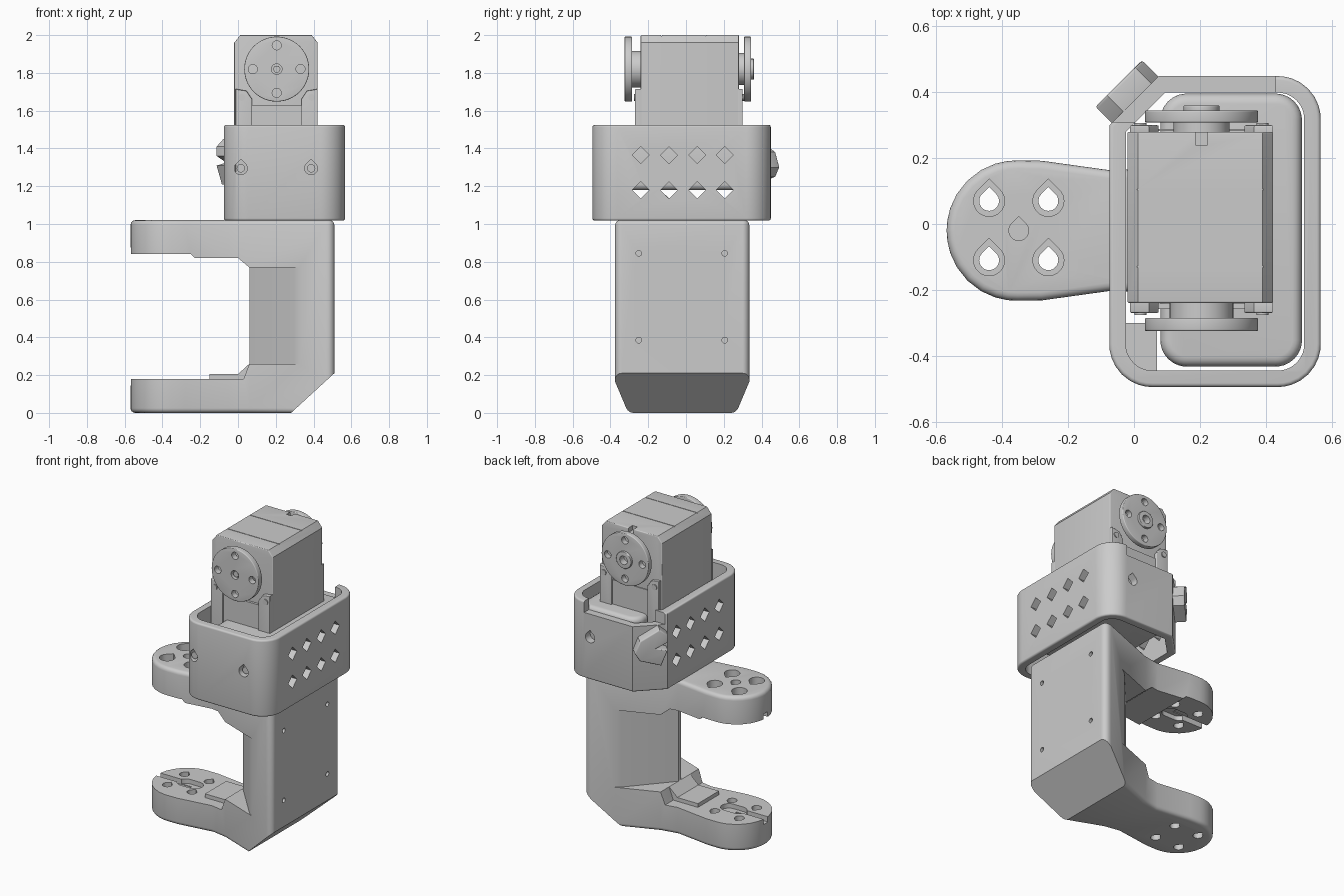
import bpy, bmesh, math
from mathutils import Vector, Matrix

if "Cube" in bpy.data.objects:
    bpy.data.objects.remove(bpy.data.objects["Cube"], do_unlink=True)

grey = bpy.data.materials.new("light grey")
grey.use_nodes = True
grey.diffuse_color = (0.6, 0.6, 0.6, 1)
grey.node_tree.nodes["Principled BSDF"].inputs["Base Color"].default_value = (0.6, 0.6, 0.6, 1)


def rounded(corners, steps=8):
    """Outline from (x, y, radius) corners."""
    out = []
    for i, (x, y, r) in enumerate(corners):
        p = Vector((x, y))
        if r == 0:
            out.append(p)
            continue
        u = (Vector(corners[i - 1][:2]) - p).normalized()
        v = (Vector(corners[(i + 1) % len(corners)][:2]) - p).normalized()
        half = u.angle(v) / 2
        t = r / math.tan(half)
        c = p + (u + v).normalized() * r / math.sin(half)
        a, b = p + u * t - c, p + v * t - c
        out += [c + a.lerp(b, k / steps).normalized() * r for k in range(steps + 1)]
    return out


def circle(cx, cy, r, n=40):
    return [(cx + r * math.cos(math.tau * k / n), cy + r * math.sin(math.tau * k / n)) for k in range(n)]


def tear(cx, cy, r, n=24):
    arc = [math.radians(135 + 270 * k / n) for k in range(n + 1)]
    return [(cx + r * math.cos(a), cy + r * math.sin(a)) for a in arc] + [(cx, cy + r * math.sqrt(2))]


def rect(x0, x1, y0, y1):
    return [(x0, y0), (x1, y0), (x1, y1), (x0, y1)]


def inset(pts, d):
    """Shrink a counter-clockwise outline by d."""
    out = []
    for i, p in enumerate(pts):
        e, f = (p - pts[i - 1]).normalized(), (pts[(i + 1) % len(pts)] - p).normalized()
        m, n = Vector((-e.y, e.x)), Vector((-f.y, f.x))
        out.append(p + (m + n) * d / (1 + m.dot(n)))
    return out


def prism(name, pts, lo, hi, axis="z", soft=0):
    """Extrude an outline along an axis, with optionally rounded rims."""
    place = {"x": lambda a, b, t: (t, a, b), "y": lambda a, b, t: (a, t, b), "z": lambda a, b, t: (a, b, t)}[axis]
    pts = [Vector(p) for p in pts]
    if sum(pts[i - 1].cross(p) for i, p in enumerate(pts)) < 0:
        pts.reverse()
    rise = [(soft * (1 - math.sin(a)), soft * (1 - math.cos(a)))
            for a in (math.pi / 2 * k / 4 for k in range(5))] if soft else [(0, 0)]
    layers = [(d, lo + h) for d, h in rise] + [(d, hi - h) for d, h in reversed(rise)]
    bm = bmesh.new()
    rings = [[bm.verts.new(place(p.x, p.y, t)) for p in inset(pts, d)] for d, t in layers]
    bm.faces.new(rings[0])
    bm.faces.new(rings[-1])
    for a, b in zip(rings, rings[1:]):
        for i in range(len(pts)):
            bm.faces.new((a[i - 1], a[i], b[i], b[i - 1]))
    bmesh.ops.recalc_face_normals(bm, faces=bm.faces)
    me = bpy.data.meshes.new(name)
    bm.to_mesh(me)
    bm.free()
    me.materials.append(grey)
    ob = bpy.data.objects.new(name, me)
    bpy.context.collection.objects.link(ob)
    return ob


def cut(target, *shape):
    """Subtract a prism from a part; a cut that would erase the part is dropped."""
    cutter = prism("cutter", *shape)
    before = target.data.copy()
    mod = target.modifiers.new("cut", "BOOLEAN")
    mod.operation, mod.solver, mod.object = "DIFFERENCE", "EXACT", cutter
    bpy.context.view_layer.objects.active = target
    bpy.ops.object.modifier_apply(modifier=mod.name)
    if len(target.data.polygons) == 0:
        target.data = before
    bpy.data.objects.remove(cutter, do_unlink=True)


# C-shaped bracket: rounded arms flaring steadily into the spine
MID = -0.02
half = [(-0.569, 0.216, 0.212), (-0.28, 0.212, 0), (-0.05, 0.18, 0),
        (0.06, 0.2, 0), (0.46, 0.355, 0), (0.51, 0.355, 0.035)]
outline = [(x, MID - y, r) for x, y, r in half] + [(x, MID + y, r) for x, y, r in reversed(half)]
bracket = prism("bracket", rounded(outline), 0, 1.02, "z", 0.025)
# sloped heel
cut(bracket, [(0.28, -0.001), (0.51, 0.21), (0.7, 0.384), (0.7, -0.2), (0.28, -0.2)], -0.7, 0.7, "y")
# gap between the arms, then the tapered inner sides of the spine
gap = [(-0.7, 0.18), (0.03, 0.18), (0.06, 0.26), (0.06, 0.77), (0, 0.82),
       (-0.23, 0.82), (-0.25, 0.84), (-0.7, 0.84)]
cut(bracket, gap, -0.7, 0.7, "y")
for s in (-1, 1):
    side = [(0.04, MID + s * 0.015), (0.06, MID + s * 0.015), (0.29, MID + s * 0.275),
            (0.36, MID + s * 0.33), (0.36, 0.6 * s), (0.04, 0.6 * s)]
    cut(bracket, side, 0.26, 0.77, "z")
# gusset on the lower arm
prism("gusset", [(-0.15, 0.15), (-0.15, 0.205), (0, 0.205), (0.06, 0.26), (0.1, 0.26), (0.1, 0.15)],
      MID - 0.11, MID + 0.11, "y")
# teardrop bolt holes with counterbores
for x in (-0.44, -0.26):
    for y in (0.07, -0.11):
        cut(bracket, tear(x, y, 0.03), -0.1, 1.1, "z")
        cut(bracket, tear(x, y, 0.047), 0.97, 1.1, "z")
cut(bracket, tear(-0.35, MID, 0.03), 0.99, 1.1, "z")
# slots on the inner arm faces
slot = rounded([(-0.42, MID - 0.05, 0.049), (-0.25, MID - 0.05, 0.049),
                (-0.25, MID + 0.05, 0.049), (-0.42, MID + 0.05, 0.049)])
cut(bracket, slot, 0.15, 0.87, "z")
cut(bracket, rect(-0.7, -0.34, MID - 0.022, MID + 0.022), 0.145, 0.875, "z")
# pin holes in the outer spine face
for y in (-0.25, 0.205):
    for z in (0.385, 0.845):
        cut(bracket, circle(y, z, 0.015, 16), 0.45, 0.6, "x")


# open sleeve around the motor
def sleeve_outline(d):
    r = 0.13 - d
    c = 0.15 - d * 0.6
    x0, x1, y0, y1 = -0.075 + d, 0.567 - d, -0.495 + d, 0.449 - d
    return rounded([(x0, y0, r), (x1, y0, r), (x1, y1, r), (x0 + c, y1, 0), (x0, y1 - c, 0)])


sleeve = prism("sleeve", sleeve_outline(0), 1.018, 1.525, "z", 0.012)
cut(sleeve, sleeve_outline(0.05), 0.9, 1.7, "z")
cut(sleeve, rect(-0.2, 0.43, 0.31, 0.6), 1.45, 1.7, "z")
for y in (-0.24, -0.09, 0.06, 0.205):
    for z in (1.18, 1.365):
        d = 0.045
        cut(sleeve, [(y - d, z), (y, z - d), (y + d, z), (y, z + d)], -0.3, 0.7, "x")
for x in (0.015, 0.387):
    cut(sleeve, tear(x, 1.295, 0.034), -0.6, -0.3, "y")
    prism("sleeve_screw", circle(x, 1.295, 0.022, 20), -0.475, -0.445, "y")
cut(sleeve, tear(0.387, 1.295, 0.034), 0.3, 0.6, "y")

# cradle inside the sleeve and low corner ledge
cradle = rounded([(0.08, -0.433, 0.08), (0.51, -0.433, 0.08), (0.51, 0.396, 0.08), (0.08, 0.396, 0.08)])
prism("cradle", cradle, 1.18, 1.47, "z", 0.03)
prism("sleeve_ledge", rounded([(-0.06, -0.475, 0.1), (0.07, -0.475, 0), (0.07, -0.3, 0), (-0.06, -0.3, 0)]),
      1.03, 1.08)

# forked cable clip on the cut corner
clip = prism("cable_clip", [(0.1, 1.3), (0.07, 1.38), (-0.05, 1.45), (-0.1, 1.41), (-0.1, 1.36),
                            (-0.03, 1.325), (-0.1, 1.31), (-0.06, 1.21), (0.07, 1.25)],
             -0.05, 0.03, "y", 0.008)
clip.matrix_world = Matrix.Translation((-0.025, 0.405, 0)) @ Matrix.Rotation(math.radians(45), 4, "Z")

# motor housing with fine seams across the top
CX, CZ = 0.205, 1.82
motor = prism("motor_housing", [(-0.02, 1.18), (0.422, 1.18), (0.422, 1.96), (0.39, 2.0), (0.012, 2.0), (-0.02, 1.96)],
              -0.24, 0.28, "y", 0.006)
for y in (-0.13, 0.105):
    cut(motor, rect(-0.1, 0.5, 1.996, 2.1), y - 0.002, y + 0.002, "y")
cut(motor, rect(CX - 0.018, CX + 0.018, 1.97, 2.1), 0.24, 0.4, "y")

# corner lugs, lower covers and screws at both ends
for end, y0, y1 in (("front", -0.27, -0.23), ("back", 0.27, 0.3)):
    tip = y0 - 0.006 if end == "front" else y1 + 0.006
    for s in (-1, 1):
        lug = [(CX + s * 0.217, 1.18), (CX + s * 0.217, 1.715), (CX + s * 0.16, 1.705),
               (CX + s * 0.13, 1.66), (CX + s * 0.13, 1.18)]
        prism(end + "_lug", lug, y0, y1, "y", 0.005)
        prism(end + "_lug_screw", circle(CX + s * 0.185, 1.67, 0.018, 20), min(tip, y0), max(tip, y1), "y")
    prism(end + "_cover", rect(CX - 0.13, CX + 0.13, 1.18, 1.63), y0 + 0.012, y1 - 0.012, "y")


# drive horns
def horn(name, y0, y1):
    disc = prism(name, circle(CX, CZ, 0.172, 64), y0, y1, "y", 0.005)
    for dx, dz in ((1, 0), (-1, 0), (0, 1), (0, -1)):
        cut(disc, circle(CX + dx * 0.126, CZ + dz * 0.126, 0.024, 20), y0 - 0.1, y1 + 0.1, "y")
    cut(disc, circle(CX, CZ, 0.028, 20), y0 - 0.1, y1 + 0.1, "y")


horn("front_horn", -0.325, -0.285)
prism("front_hub", circle(CX, CZ, 0.097), -0.295, -0.23, "y")
horn("back_horn", 0.308, 0.345)
prism("back_hub", circle(CX, CZ, 0.085), 0.27, 0.315, "y")
boss = prism("back_boss", circle(CX, CZ, 0.055), 0.335, 0.36, "y", 0.004)
cut(boss, circle(CX, CZ, 0.028, 20), 0.3, 0.4, "y")
prism("horn_screw", circle(CX, CZ, 0.02, 6), -0.315, -0.28, "y")

# smooth the curves, keep the edges crisp
bpy.ops.object.select_all(action="DESELECT")
for ob in bpy.context.collection.objects:
    if ob.type == "MESH" and grey.name in ob.data.materials:
        ob.select_set(True)
        bpy.context.view_layer.objects.active = ob
bpy.ops.object.shade_smooth_by_angle(angle=math.radians(30))
